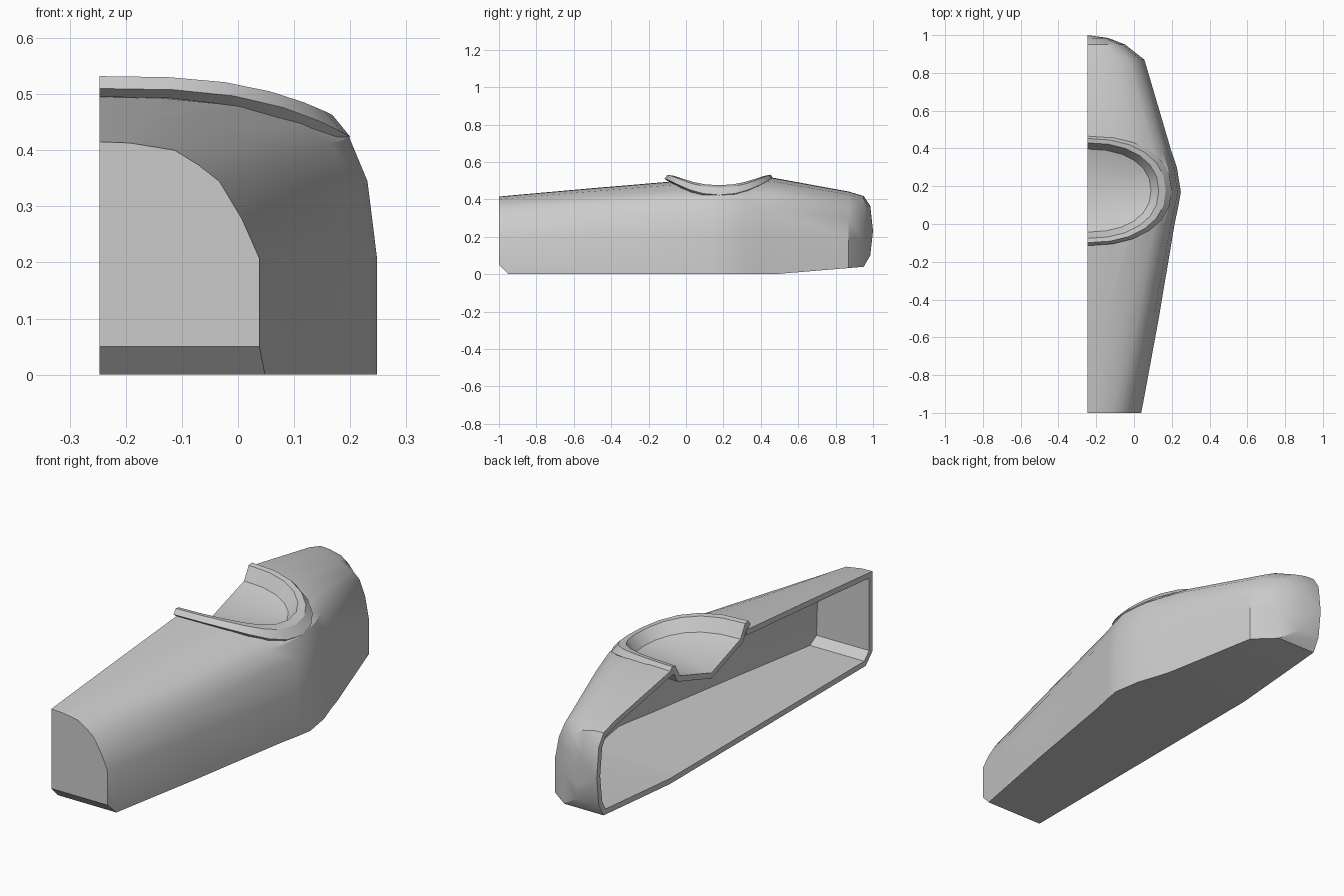
import bpy, bmesh, math

if "Cube" in bpy.data.objects:
    bpy.data.objects.remove(bpy.data.objects["Cube"])

X0 = -0.247   # open side plane
CY = 0.177    # recess centre along y
WALL = 0.025

# Half cross-sections (across, up) at the narrow end and amidships
END = [(0, 1), (.19, .995), (.47, .964), (.62, .9), (.75, .83), (.89, .67), (1, .5), (1, 0), (0, 0)]
MID = [(0, 1), (.27, .995), (.56, .962), (.79, .89), (.9, .82), (.965, .67), (1, .4), (1, 0), (0, 0)]

# y, width, bottom z, top z, blend from END to MID
STATIONS = [
    (-1.0, .285, .05, .415, 0), (-.95, .295, 0, .42, .05), (-.5, .378, 0, .46, .5),
    (0, .462, 0, .502, .9), (.1, .483, 0, .51, 1), (.17, .495, 0, .515, 1),
    (.3, .474, 0, .52, 1), (.4, .44, 0, .52, .95), (.47, .42, 0, .515, .9),
    (.87, .302, .033, .442, .6), (.95, .2, .04, .418, .6), (.985, .11, .1, .365, .6)]


def make(name, bm):
    mesh = bpy.data.meshes.new(name)
    bm.to_mesh(mesh)
    bm.free()
    ob = bpy.data.objects.new(name, mesh)
    bpy.context.collection.objects.link(ob)
    return ob


def bridge(bm, a, b):
    for i in range(len(a) - 1):
        bm.faces.new((a[i], b[i], b[i + 1], a[i + 1]))


def fan(bm, ring, co):
    tip = bm.verts.new(co)
    for a, b in zip(ring, ring[1:]):
        bm.faces.new((a, tip, b))


def activate(ob):
    bpy.ops.object.select_all(action='DESELECT')
    ob.select_set(True)
    bpy.context.view_layer.objects.active = ob


def thicken(ob):
    mod = ob.modifiers.new("wall", 'SOLIDIFY')
    mod.thickness = WALL
    mod.offset = -1
    mod.use_even_offset = True
    activate(ob)
    bpy.ops.object.modifier_apply(modifier=mod.name)
    # keep the cut edge flat on the open side plane
    for v in ob.data.vertices:
        if v.co.x < X0 + .008:
            v.co.x = X0


def half_ring(ry, rx, zfun, n=12):
    pts = []
    for i in range(n + 1):
        a = -math.pi / 2 + math.pi * i / n
        c, s = max(math.cos(a), 0), math.sin(a)
        if i in (0, n):
            c = 0
        x = rx * c ** .9
        y = math.copysign(ry * abs(s) ** .9, s)
        pts.append((X0 + x, CY + y, zfun(x)))
    return pts


def deck(x):
    return .534 - .085 * (x / .445) ** 3


# Outer body shell
bm = bmesh.new()
rings = []
for y, w, zb, zt, t in STATIONS:
    rings.append([bm.verts.new((X0 + w * (e[0] + (m[0] - e[0]) * t), y,
                                max(zb, zt * (e[1] + (m[1] - e[1]) * t))))
                  for e, m in zip(END, MID)])
for a, b in zip(rings, rings[1:]):
    bridge(bm, a, b)
bm.faces.new(rings[0])
fan(bm, rings[-1], (X0, 1.0, .23))
bmesh.ops.recalc_face_normals(bm, faces=bm.faces)
bm.faces.ensure_lookup_table()
side = max(bm.faces, key=lambda f: f.calc_center_median().x)
if side.normal.x < 0:
    bmesh.ops.reverse_faces(bm, faces=bm.faces)
body = make("body_shell", bm)
thicken(body)

# Cutter for the opening in the top
bm = bmesh.new()
low = [bm.verts.new((x - (.1 if x <= X0 else 0), y, .36)) for x, y, z in half_ring(.268, .4, deck)]
face = bm.faces.new(low)
ext = bmesh.ops.extrude_face_region(bm, geom=[face])
for v in ext["geom"]:
    if isinstance(v, bmesh.types.BMVert):
        v.co.z = .8
bmesh.ops.recalc_face_normals(bm, faces=bm.faces)
cutter = make("opening_cutter", bm)
cutter.hide_render = True
mod = body.modifiers.new("opening", 'BOOLEAN')
mod.operation = 'DIFFERENCE'
mod.solver = 'EXACT'
mod.object = cutter
activate(body)
bpy.ops.object.modifier_apply(modifier=mod.name)
bpy.data.objects.remove(cutter)

# Recessed seat bowl with raised rim
bm = bmesh.new()
rings = []
for ry, rx, dz in [(.292, .447, -.024), (.276, .415, -.002), (.253, .378, -.006), (.22, .337, -.065)]:
    rings.append([bm.verts.new(p) for p in half_ring(ry, rx, lambda x: deck(x) + dz)])
for a, b in zip(rings, rings[1:]):
    bridge(bm, a, b)
fan(bm, rings[-1], (X0, CY - .01, .395))
bmesh.ops.recalc_face_normals(bm, faces=bm.faces)
bm.faces.ensure_lookup_table()
if bm.faces[-1].normal.z < 0:
    bmesh.ops.reverse_faces(bm, faces=bm.faces)
bowl = make("seat_bowl", bm)
thicken(bowl)

for ob in (body, bowl):
    activate(ob)
    bpy.ops.object.shade_smooth_by_angle(angle=math.radians(32))
